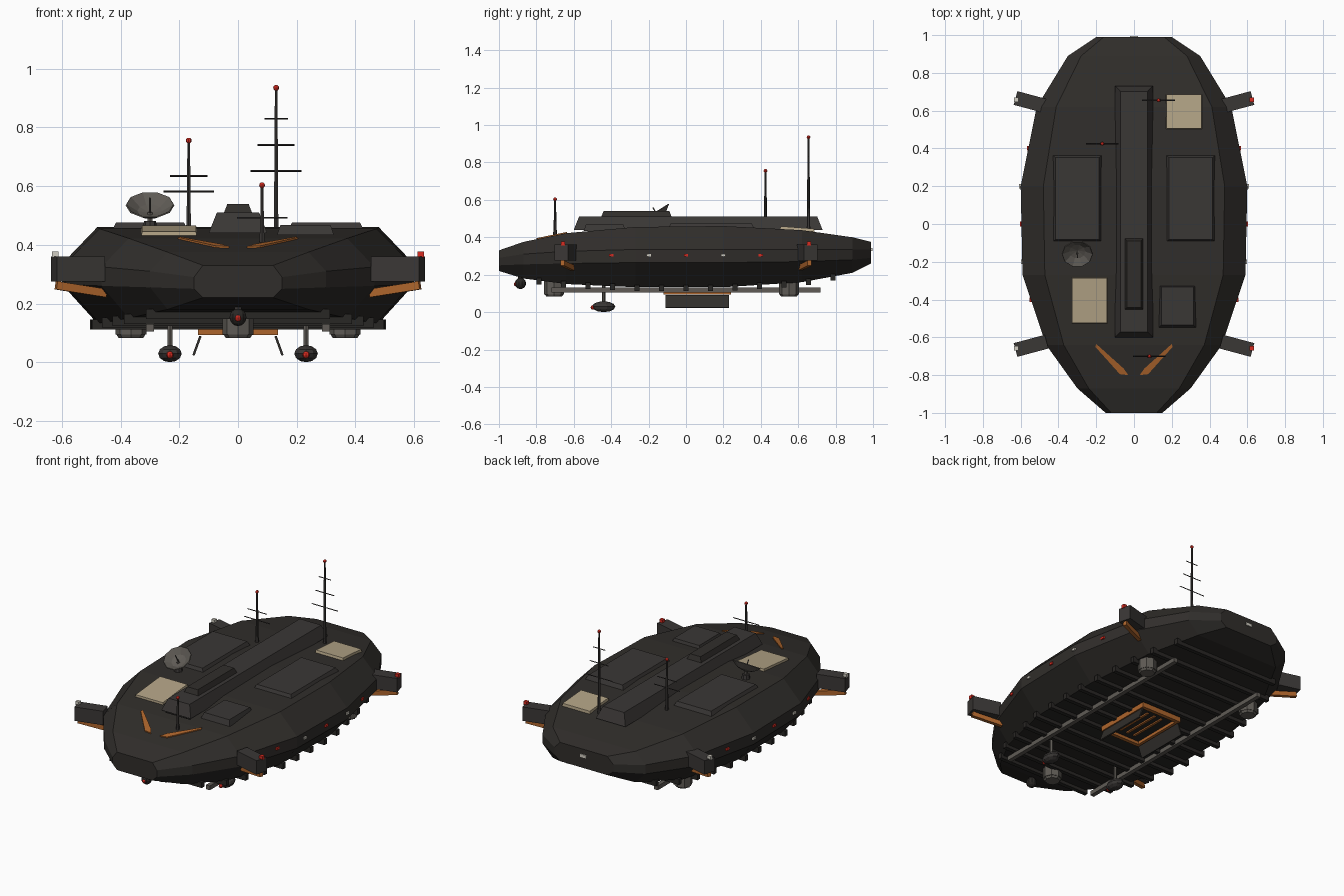
import bpy, bmesh
from math import radians, atan2, pi
from mathutils import Vector, Matrix

if "Cube" in bpy.data.objects:
    bpy.data.objects.remove(bpy.data.objects["Cube"])

def material(name, r, g, b):
    m = bpy.data.materials.new(name)
    m.diffuse_color = (r, g, b, 1)
    m.use_nodes = True
    m.node_tree.nodes["Principled BSDF"].inputs["Base Color"].default_value = m.diffuse_color
    return m

DARK = material("hull_dark", .030, .027, .024)
PLATE = material("plate", .042, .038, .036)
BLACK = material("underside_dark", .022, .020, .018)
METAL = material("metal", .115, .105, .092)
TAN = material("tan", .45, .37, .24)
ORANGE = material("orange", .42, .13, .025)
RED = material("red_light", .70, .025, .015)
WHITE = material("white_light", .65, .62, .55)

def finish(bm, name, mat, matrix=Matrix()):
    bmesh.ops.recalc_face_normals(bm, faces=bm.faces)
    me = bpy.data.meshes.new(name)
    bm.to_mesh(me)
    bm.free()
    me.materials.append(mat)
    ob = bpy.data.objects.new(name, me)
    ob.matrix_world = matrix
    bpy.context.collection.objects.link(ob)
    return ob

def box(name, loc, size, mat, rot=Matrix(), inset=0):
    """Box with its top edges drawn in by inset."""
    bm = bmesh.new()
    bmesh.ops.create_cube(bm, size=1)
    for v in bm.verts:
        k = inset if v.co.z > 0 else 0
        v.co = Vector((v.co.x * (size[0] - 2 * k), v.co.y * (size[1] - 2 * k), v.co.z * size[2]))
    return finish(bm, name, mat, Matrix.Translation(loc) @ rot)

def rod(name, a, b, r1, r2, mat, sides=6):
    a, b = Vector(a), Vector(b)
    d = b - a
    bm = bmesh.new()
    bmesh.ops.create_cone(bm, cap_ends=True, segments=sides, radius1=r1, radius2=r2, depth=d.length)
    return finish(bm, name, mat, Matrix.Translation((a + b) / 2) @ d.to_track_quat('Z', 'Y').to_matrix().to_4x4())

def ball(name, loc, radii, mat, u=8, v=6):
    bm = bmesh.new()
    bmesh.ops.create_uvsphere(bm, u_segments=u, v_segments=v, radius=1)
    return finish(bm, name, mat, Matrix.Translation(loc) @ Matrix.Diagonal((*radii, 1)))

# Hull stations: y, half width, bottom z, lower side z, upper side z, top z
ST = [(-1, .15, .22, .25, .29, .33), (-.87, .30, .18, .255, .31, .375),
      (-.64, .465, .15, .26, .325, .422), (-.27, .59, .133, .265, .335, .455),
      (.2, .60, .133, .265, .335, .46), (.62, .515, .16, .27, .335, .438),
      (.89, .35, .21, .28, .335, .40), (.99, .20, .26, .29, .335, .375)]

def hull_at(y, col):
    for a, b in zip(ST, ST[1:]):
        if y <= b[0]:
            return a[col] + (b[col] - a[col]) * (y - a[0]) / (b[0] - a[0])

# Faceted hull loft
bm = bmesh.new()
rings = []
for y, w, zb, zl, zu, zt in ST:
    half = [(.8 * w, zb), (w, zl), (w, zu), (.8 * w, zt)]
    pts = half + [(-x, z) for x, z in reversed(half)]
    rings.append([bm.verts.new((x, y, z)) for x, z in pts])
for a, b in zip(rings, rings[1:]):
    for i in range(8):
        bm.faces.new((a[i], a[(i + 1) % 8], b[(i + 1) % 8], b[i]))
bm.faces.new(rings[0])
bm.faces.new(rings[-1])
hull = finish(bm, "hull", DARK)
hull.data.materials.append(BLACK)
for p in hull.data.polygons:
    p.material_index = 1 if p.normal.z < -.2 else 0

# Spine and deck plates
box("spine", (0, .065, .475), (.2, 1.33, .07), PLATE, inset=.028)
box("spine_cap", (0, -.265, .522), (.1, .38, .036), DARK, inset=.014)
for s in (-1, 1):
    box("deck_plate", (s * .3, .135, .462), (.26, .46, .028), PLATE, inset=.014)
box("small_deck_plate", (.23, -.435, .450), (.195, .225, .034), PLATE, inset=.012)
for x, y, sy in ((.265, .595, .185), (-.235, -.405, .245)):
    tilt = atan2(hull_at(y + .05, 5) - hull_at(y - .05, 5), .1)
    box("tan_panel", (x, y, hull_at(y, 5) + .004), (.19, sy, .018), TAN, Matrix.Rotation(tilt, 4, 'X'), .003)

# Orange chevron marks lying on the nose
for s in (-1, 1):
    bm = bmesh.new()
    outline = [(.20, -.635), (.205, -.65), (.075, -.795), (.03, -.80), (.055, -.765)]
    f = bm.faces.new([bm.verts.new((s * x, y, hull_at(y, 5) + .006)) for x, y in outline])
    ext = bmesh.ops.extrude_face_region(bm, geom=[f])["geom"]
    for v in ext:
        if isinstance(v, bmesh.types.BMVert):
            v.co.z -= .012
    finish(bm, "nose_chevron", ORANGE)

# Antennas with crossbars: x, y, tip z, (bar z, half length)
for x, y, tip, bars in ((.13, .655, .935, ((.83, .04), (.74, .063), (.652, .087))),
                        (-.168, .425, .755, ((.635, .064), (.582, .086))),
                        (.082, -.70, .603, ((.492, .086),))):
    z0 = hull_at(y, 5) - .02
    rod("antenna_mast", (x, y, z0), (x, y, tip), .009, .005, PLATE)
    rod("antenna_foot", (x, y, z0), (x, y, z0 + .05), .012, .009, PLATE)
    ball("antenna_light", (x, y, tip), (.010,) * 3, RED)
    for z, h in bars:
        rod("antenna_bar", (x - h, y, z), (x + h, y, z), .003, .003, PLATE, 4)

# Dish: shallow cone bowl tilted forward on a post
bm = bmesh.new()
bowl = [[bm.verts.new(Matrix.Rotation(i * pi / 5, 3, 'Z') @ Vector((r, 0, z))) for i in range(10)]
        for r, z in ((.083, .015), (.045, -.012))]
hub = bm.verts.new((0, 0, -.022))
for i in range(10):
    j = (i + 1) % 10
    bm.faces.new((bowl[0][i], bowl[0][j], bowl[1][j], bowl[1][i]))
    bm.faces.new((bowl[1][i], bowl[1][j], hub))
dish = finish(bm, "dish", METAL, Matrix.Translation((-.3, -.15, .522)) @ Matrix.Rotation(radians(32), 4, 'X'))
dish.modifiers.new("thickness", 'SOLIDIFY').thickness = .005
rod("dish_post", (-.3, -.15, .44), (-.3, -.15, .51), .009, .009, METAL)
rod("dish_base", (-.3, -.15, .455), (-.3, -.15, .482), .025, .02, PLATE, 8)
rod("dish_feed", (-.3, -.147, .51), (-.3, -.178, .56), .004, .003, METAL)

# Corner pods with braces and navigation lights
for sx in (-1, 1):
    for sy in (-1, 1):
        rot = Matrix.Rotation(radians(15) * sx * sy, 4, 'Z')
        box("corner_pod", (sx * .545, sy * .645, .318), (.17, .075, .085), PLATE, rot)
        a, b = Vector((sx * .45, sy * .605, .235)), Vector((sx * .62, sy * .66, .262))
        d = b - a
        box("pod_brace", (a + b) / 2, (d.length, .022, .028), ORANGE,
            d.to_track_quat('X', 'Z').to_matrix().to_4x4())
        box("pod_light", (sx * .623, sy * .658, .367), (.022,) * 3, RED if sx > 0 else WHITE)
    for i in range(-2, 3):
        y = i * .2
        box("side_light", (sx * hull_at(y, 1), y, .303), (.016, .024, .014), WHITE if i % 2 else RED)
box("tail_light", (0, .989, .335), (.04, .014, .018), WHITE)

# Underside ribs and rails
for i in range(-6, 7):
    y = i * .131
    w = hull_at(y, 1) * .8 + .025
    box("belly_rib", (0, y, hull_at(y, 2) - .004), (2 * w, .025, .034), BLACK)
for s in (-1, 1):
    box("belly_rail", (s * .3, 0, .118), (.026, 1.44, .026), METAL)

# Landing thrusters: eight-sided drums
for x, y in ((0, -.705), (.365, .55), (-.365, .55)):
    rod("thruster_drum", (x, y, .165), (x, y, .095), .053, .053, METAL, 8)
    rod("thruster_rim", (x, y, .10), (x, y, .083), .053, .042, METAL, 8)

# Cargo bay: orange frame, slats and hanging doors
for s in (-1, 1):
    box("bay_frame_side", (s * .125, .06, .108), (.022, .36, .03), ORANGE)
    box("bay_frame_end", (0, .06 + s * .17, .108), (.25, .022, .03), ORANGE)
    box("bay_door", (s * .14, .06, .056), (.008, .34, .07), DARK, Matrix.Rotation(radians(-20) * s, 4, 'Y'))
box("bay_floor", (0, .06, .116), (.24, .34, .01), BLACK)
for x in (-.05, 0, .05):
    box("bay_slat", (x, .06, .109), (.014, .24, .012), ORANGE)

# Belly turrets and nose sensor
for s in (-1, 1):
    rod("turret_post", (s * .232, -.44, .05), (s * .232, -.44, .16), .01, .01, METAL)
    ball("turret_pod", (s * .232, -.44, .029), (.042, .062, .029), PLATE, 10)
    ball("turret_eye", (s * .232, -.498, .025), (.012,) * 3, RED)
ball("nose_sensor", (0, -.885, .153), (.03,) * 3, BLACK, 10, 8)
ball("nose_sensor_eye", (0, -.91, .15), (.011,) * 3, RED)
rod("nose_sensor_post", (0, -.885, .16), (0, -.885, .20), .014, .014, PLATE)
